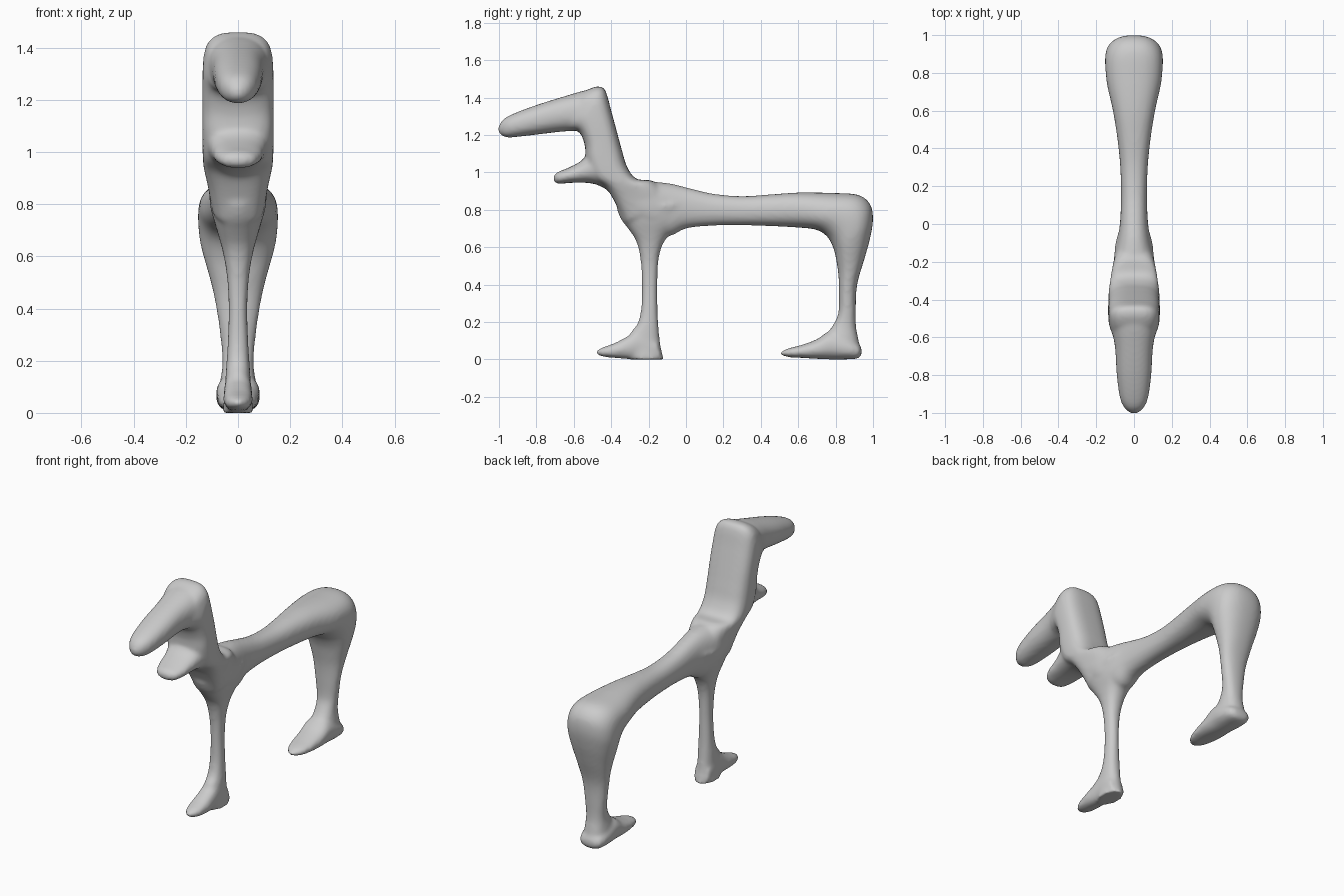
import bpy, bmesh, math
from mathutils import Vector

SIDES = 32
STEPS = 5

clay = bpy.data.materials.new("clay_grey")
clay.diffuse_color = (0.6, 0.6, 0.6, 1)

bm = bmesh.new()


def spline(p0, p1, p2, p3, t):
    return 0.5 * (2 * p1 + (p2 - p0) * t + (2 * p0 - 5 * p1 + 4 * p2 - p3) * t * t
                  + (3 * p1 - p0 - 3 * p2 + p3) * t ** 3)


def limb(stations, power=2.3):
    """Loft rings through stations (y, z of one edge, y, z of the other, half width)."""
    pts = [Vector(s) for s in stations]
    pad = [pts[0]] + pts + [pts[-1]]
    path = [spline(*pad[i:i + 4], k / STEPS)
            for i in range(len(pts) - 1) for k in range(STEPS)] + [pts[-1]]
    rings = []
    for y1, z1, y2, z2, w in path:
        ring = []
        for k in range(SIDES):
            a = 2 * math.pi * k / SIDES
            c, s = math.cos(a), math.sin(a)
            u = math.copysign(abs(c) ** (2 / power), c)
            v = math.copysign(abs(s) ** (2 / power), s)
            ring.append(bm.verts.new((u * w, (y1 + y2) / 2 + v * (y1 - y2) / 2,
                                      (z1 + z2) / 2 + v * (z1 - z2) / 2)))
        rings.append(ring)
    for a, b in zip(rings, rings[1:]):
        for k in range(SIDES):
            j = (k + 1) % SIDES
            bm.faces.new((a[k], a[j], b[j], b[k]))
    bm.faces.new(rings[0][::-1])
    bm.faces.new(rings[-1])


# Back and hind leg
limb([(-.30, .96, -.30, .76, .11), (-.18, .95, -.2, .69, .108), (-.08, .94, -.09, .66, .088),
      (.02, .915, .0, .70, .074), (.15, .885, .14, .715, .069), (.3, .873, .3, .717, .073),
      (.45, .882, .45, .713, .088), (.6, .892, .6, .705, .112), (.78, .89, .69, .695, .142),
      (.92, .88, .74, .67, .152), (.985, .83, .77, .635, .153), (1.0, .75, .793, .58, .146),
      (.985, .65, .805, .52, .126), (.955, .54, .815, .45, .102), (.915, .4, .818, .36, .08),
      (.908, .26, .815, .25, .064), (.91, .17, .79, .19, .06), (.925, .09, .75, .12, .07),
      (.925, .02, .76, .02, .07)])
# Hind foot
limb([(.94, .055, .94, .03, .03), (.92, .085, .92, .005, .07), (.85, .12, .85, 0, .084),
      (.77, .15, .77, 0, .083), (.70, .108, .70, .003, .08), (.62, .078, .62, .008, .072),
      (.55, .06, .55, .012, .052), (.505, .04, .505, .024, .015)])
# Front leg
limb([(-.37, .80, .02, .84, .105), (-.345, .745, -.03, .73, .092), (-.31, .70, -.095, .66, .075),
      (-.265, .63, -.13, .60, .058), (-.243, .53, -.148, .52, .043), (-.236, .4, -.153, .4, .036),
      (-.24, .27, -.152, .27, .04), (-.26, .19, -.147, .18, .045), (-.30, .13, -.137, .08, .05),
      (-.30, 0, -.118, 0, .058)])
# Front foot
limb([(-.16, .10, -.13, 0, .052), (-.25, .16, -.25, 0, .053), (-.31, .125, -.31, .002, .055),
      (-.38, .088, -.38, .008, .055), (-.44, .066, -.44, .014, .043),
      (-.482, .048, -.482, .028, .014)])
# Neck
limb([(-.33, .73, -.08, .85, .10), (-.375, .83, -.17, .95, .118), (-.43, .92, -.265, .965, .132),
      (-.5, .97, -.315, 1.03, .136), (-.535, 1.06, -.343, 1.12, .137),
      (-.54, 1.14, -.37, 1.22, .137), (-.56, 1.2, -.40, 1.33, .137),
      (-.585, 1.225, -.432, 1.44, .134), (-.60, 1.225, -.475, 1.46, .126),
      (-.62, 1.225, -.53, 1.44, .115)], 3)
# Head
limb([(-.46, 1.44, -.54, 1.22, .125), (-.53, 1.44, -.59, 1.222, .117),
      (-.65, 1.407, -.67, 1.217, .1), (-.8, 1.36, -.79, 1.203, .092),
      (-.92, 1.315, -.90, 1.19, .077), (-.975, 1.285, -.96, 1.187, .055),
      (-1.004, 1.245, -1.0, 1.205, .02)])
# Lower jaw
limb([(-.45, 1.15, -.41, .90, .122), (-.52, 1.10, -.48, .935, .115),
      (-.57, 1.055, -.55, .945, .102), (-.64, 1.02, -.63, .943, .09),
      (-.69, 1.0, -.685, .938, .066), (-.708, .98, -.708, .955, .025)])

bmesh.ops.recalc_face_normals(bm, faces=bm.faces)
mesh = bpy.data.meshes.new("dog_body")
bm.to_mesh(mesh)
bm.free()
mesh.materials.append(clay)
body = bpy.data.objects.new("dog_body", mesh)
bpy.context.collection.objects.link(body)

# Fuse the limbs into one soft skin
fuse = body.modifiers.new("fuse", 'REMESH')
fuse.mode = 'VOXEL'
fuse.voxel_size = 0.011
fuse.use_smooth_shade = True
soften = body.modifiers.new("soften", 'SMOOTH')
soften.factor = 0.5
soften.iterations = 10
